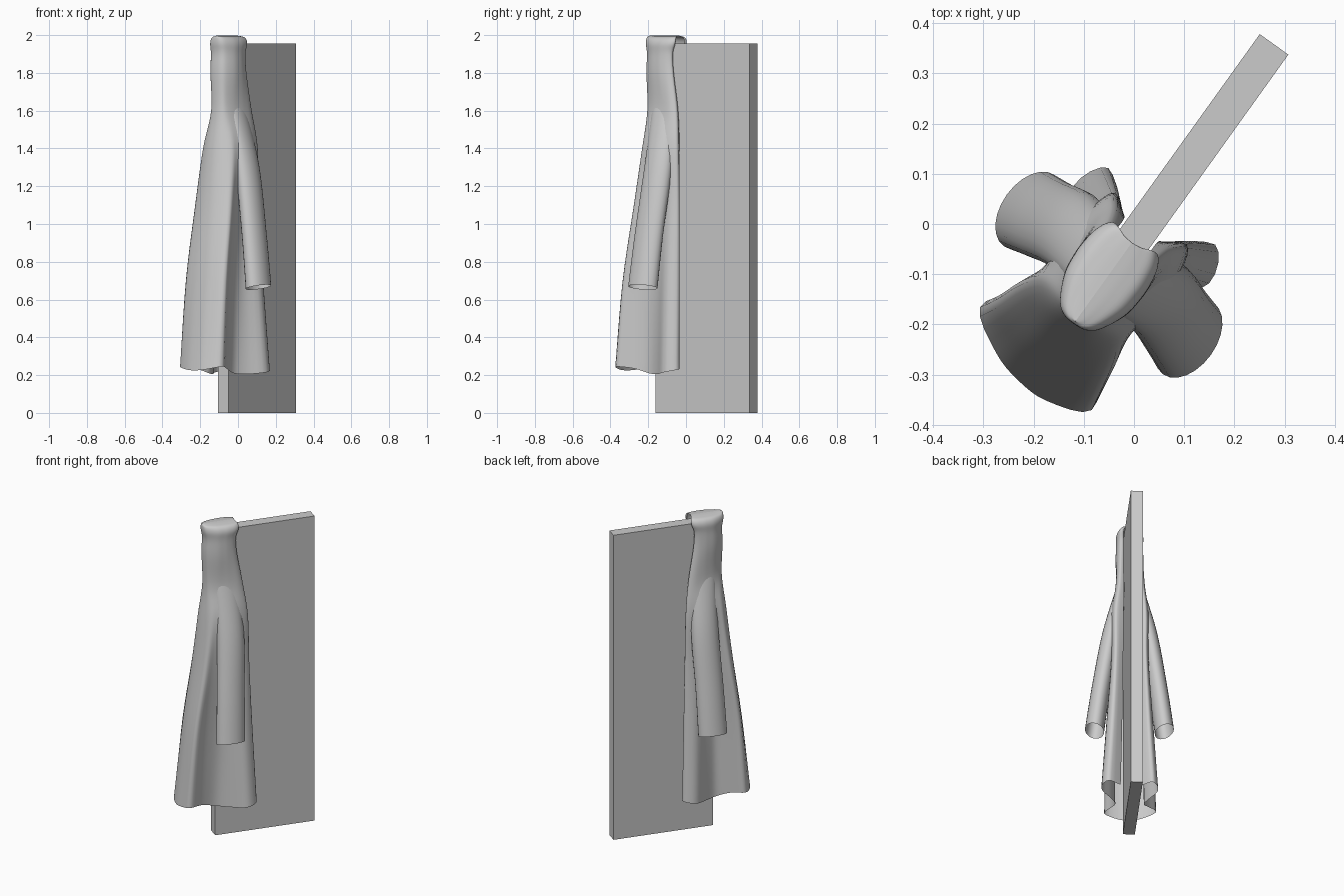
import bpy, math
from mathutils import Vector

if "Cube" in bpy.data.objects:
    bpy.data.objects.remove(bpy.data.objects["Cube"])

# Local frame: f points away from the panel edge, s across the panel
F = Vector((-0.583, -0.813, 0))
S = Vector((0.813, -0.583, 0))
ORIGIN = Vector((-0.078, -0.14, 0))


def world(p):
    return ORIGIN + F * p[0] + S * p[1] + Vector((0, 0, p[2]))


def material(name, c):
    m = bpy.data.materials.new(name)
    m.diffuse_color = (c, c, c, 1)
    m.use_nodes = True
    m.node_tree.nodes["Principled BSDF"].inputs["Base Color"].default_value = m.diffuse_color
    return m


GREY = material("light grey", 0.6)


def make(name, verts, faces):
    me = bpy.data.meshes.new(name)
    me.from_pydata([world(v) for v in verts], [], faces)
    me.materials.append(GREY)
    ob = bpy.data.objects.new(name, me)
    bpy.context.collection.objects.link(ob)
    return ob


def spline(pts, n):
    """Smooth curve passing through every point."""
    out = []
    for i in range(len(pts) - 1):
        a, b = pts[max(i - 1, 0)], pts[i]
        c, d = pts[i + 1], pts[min(i + 2, len(pts) - 1)]
        for k in range(n):
            t = k / n
            out.append(0.5 * (2 * b + (c - a) * t + (2 * a - 5 * b + 4 * c - d) * t * t
                              + (3 * b - a - 3 * c + d) * t ** 3))
    out.append(pts[-1])
    return out


def loft(name, rows, n, closed=False):
    """Skin a stack of equal rows, smoothed along the stack."""
    cols = [spline(list(c), n) for c in zip(*rows)]
    h, w = len(cols[0]), len(cols)
    verts = [cols[i][j] for j in range(h) for i in range(w)]
    faces = []
    for j in range(h - 1):
        for i in range(w if closed else w - 1):
            k = (i + 1) % w
            faces.append((j * w + i, j * w + k, (j + 1) * w + k, (j + 1) * w + i))
    ob = make(name, verts, faces)
    for p in ob.data.polygons:
        p.use_smooth = True
    return ob


# Door panel
L, T, H = -0.612, 0.035, 1.955
make("door_panel",
     [(f, s, z) for z in (0, H) for f, s in ((0, -T), (0, T), (L, T), (L, -T))],
     [(0, 1, 2, 3), (7, 6, 5, 4), (0, 4, 5, 1), (1, 5, 6, 2), (2, 6, 7, 3), (3, 7, 4, 0)])

# Coat body: half cross-sections from the front middle round to the panel
HEM = [(.228, 0), (.218, .07), (.172, .15), (.09, .108), (.01, .083),
       (-.06, .11), (-.15, .16), (-.22, .125), (-.165, .06)]
LOW = [(.175, 0), (.168, .065), (.138, .138), (.07, .108), (0, .085),
       (-.06, .098), (-.14, .13), (-.203, .1), (-.16, .05)]
MID = [(.12, 0), (.11, .06), (.08, .12), (.03, .108), (-.02, .095),
       (-.07, .095), (-.14, .105), (-.19, .085), (-.16, .045)]
ARM = [(.085, 0), (.075, .05), (.045, .095), (.01, .106), (-.03, .112),
       (-.08, .115), (-.14, .105), (-.183, .085), (-.16, .042)]
NECK = [(.062, 0), (.057, .03), (.04, .05), (0, .068), (-.04, .078),
        (-.08, .084), (-.13, .084), (-.16, .068), (-.15, .04)]
HOOD = [(.066, 0), (.062, .03), (.044, .052), (0, .074), (-.04, .08),
        (-.07, .08), (-.105, .073), (-.126, .058), (-.122, .041)]
HEM_LIFT = [.0, .005, .02, .01, -.015, -.02, -.01, .005, .01]


def section(half, z, fs=1, ss=1, lift=None, sway=0):
    """Full cross-section; sway swings the front a little to the left."""
    lift = lift or [0] * len(half)
    right = [Vector((f * fs, s * ss, z + d)) for (f, s), d in zip(half, lift)]
    left = [Vector((p.x, -p.y, p.z)) for p in right[:0:-1]]
    pts = left + right
    top = half[0][0]
    for p in pts:
        w = max(0, p.x / top) ** 0.5 * sway
        p.x += 6 * w * p.y
        p.y -= w
        if p.x < -.1 and p.y > .06:
            p.y += sway * .5
    return spline(pts, 4)


loft("hooded_coat", [
    section(HEM, .225, lift=HEM_LIFT, sway=.024), section(LOW, .7, sway=.018),
    section(MID, 1.1, sway=.014), section(ARM, 1.4, sway=.01),
    section(NECK, 1.6), section(HOOD, 1.8),
    section(HOOD, 1.9, .95, .97), section(HOOD, 1.955, 1.08, .98),
    section(HOOD, 1.985, 1.08, .78), section(HOOD, 1.994, 1.02, .38),
    section(HOOD, 1.997, 1, 0)], 5)

# Sleeves: oval tubes flowing out of the shoulders, open at the cuff
SLEEVE = [(-.06, .045, 1.62, .07, .03), (-.072, .108, 1.3, .082, .05),
          (-.058, .165, .95, .084, .053), (-.048, .203, .665, .087, .055)]
for side, name in ((1, "right_sleeve"), (-1, "left_sleeve")):
    rings = []
    for f, s, z, rf, rs in SLEEVE:
        f += side * .012 * (1.6 - z)
        rings.append([Vector((f + rf * math.cos(a), side * (s + rs * math.sin(a)),
                              z + rs * .25 * math.sin(a)))
                      for a in (math.tau * i / 24 for i in range(24))])
    loft(name, rings, 6, closed=True)
